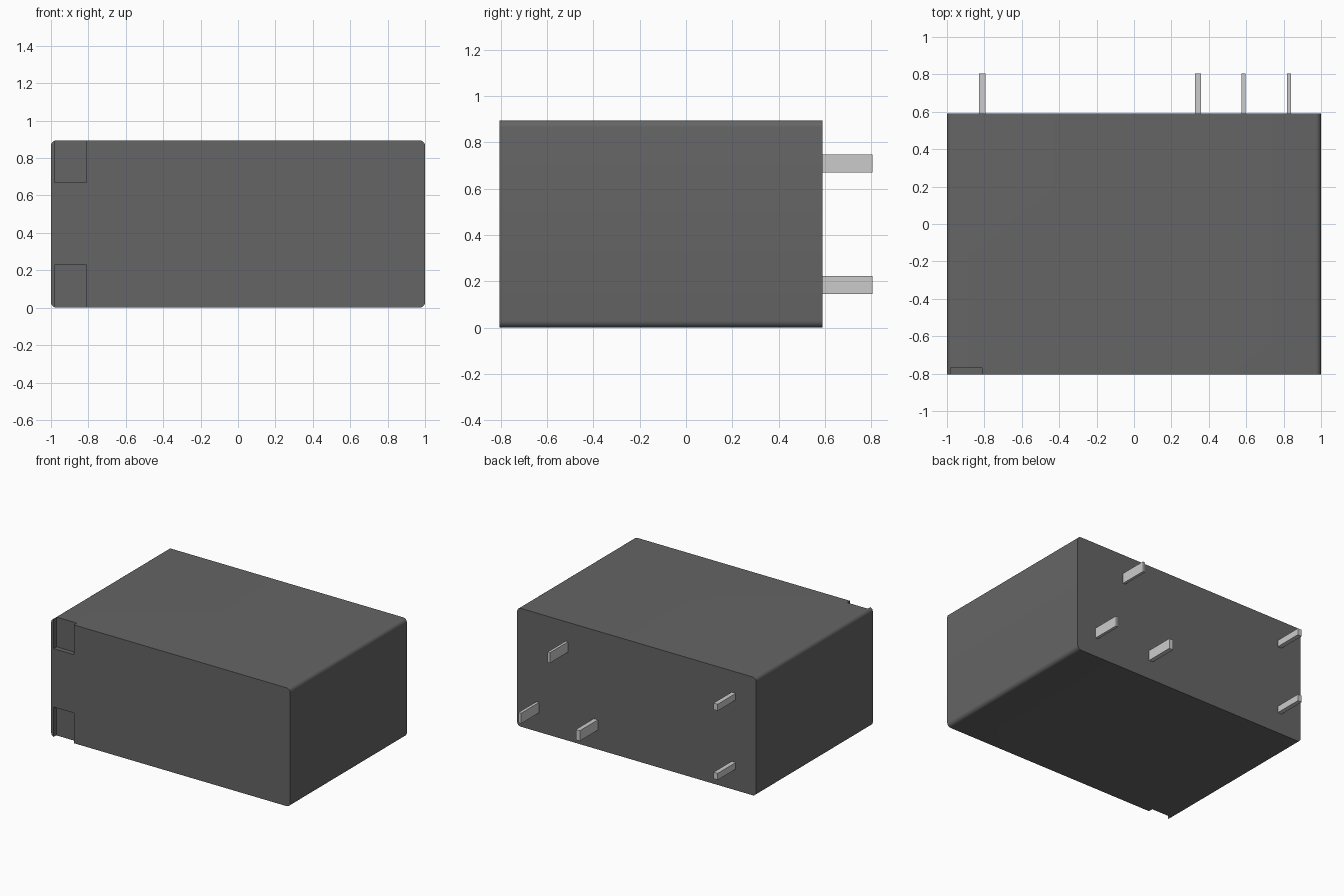
import bpy, bmesh

if "Cube" in bpy.data.objects:
    bpy.data.objects.remove(bpy.data.objects["Cube"])


def material(name, grey):
    m = bpy.data.materials.new(name)
    m.diffuse_color = (grey, grey, grey, 1)
    m.use_nodes = True
    m.node_tree.nodes["Principled BSDF"].inputs["Base Color"].default_value = m.diffuse_color
    return m


def box(name, x, y, z, mat=None, bevel=0):
    """Box from (min, max) ranges; bevel rounds only the edges running along y."""
    bm = bmesh.new()
    bmesh.ops.create_cube(bm, size=1)
    for v in bm.verts:
        v.co = [r[0] if c < 0 else r[1] for c, r in zip(v.co, (x, y, z))]
    if bevel:
        edges = [e for e in bm.edges
                 if abs(e.verts[0].co.y - e.verts[1].co.y) > 0.1]
        bmesh.ops.bevel(bm, geom=edges, offset=bevel, segments=6,
                        profile=0.5, affect='EDGES')
    me = bpy.data.meshes.new(name)
    bm.to_mesh(me)
    bm.free()
    ob = bpy.data.objects.new(name, me)
    bpy.context.collection.objects.link(ob)
    if mat:
        me.materials.append(mat)
    return ob


dark = material("dark_plastic", 0.13)
metal = material("pin_metal", 0.6)
FRONT, BACK, TIP, TOP = -0.805, 0.59, 0.805, 0.895

# Relay housing with rounded long edges
housing = box("housing", (-1, 1), (FRONT, BACK), (0, TOP), dark, bevel=0.03)

# Shallow corner recesses on the front face
for name, z in (("lower", (-0.1, 0.228)), ("upper", (0.67, TOP + 0.1))):
    cutter = box(name + "_recess_cutter", (-0.98, -0.81),
                 (FRONT - 0.1, -0.77), z, dark)
    cutter.hide_render = True
    cutter.hide_set(True)
    mod = housing.modifiers.new(name + "_recess", 'BOOLEAN')
    mod.operation = 'DIFFERENCE'
    mod.solver = 'EXACT'
    mod.object = cutter

bpy.context.view_layer.objects.active = housing
housing.select_set(True)
bpy.ops.object.shade_smooth_by_angle()

# Contact pins on the back: centre x, centre z, width, height
pins = {
    "coil_pin_lower": (-0.812, 0.185, 0.034, 0.05),
    "coil_pin_upper": (-0.812, 0.708, 0.034, 0.05),
    "common_pin": (0.342, 0.185, 0.034, 0.078),
    "contact_pin_upper": (0.585, 0.708, 0.02, 0.078),
    "contact_pin_lower": (0.828, 0.185, 0.022, 0.078),
}
for name, (x, z, w, h) in pins.items():
    box(name, (x - w / 2, x + w / 2), (BACK, TIP),
        (z - h / 2, z + h / 2), metal)
